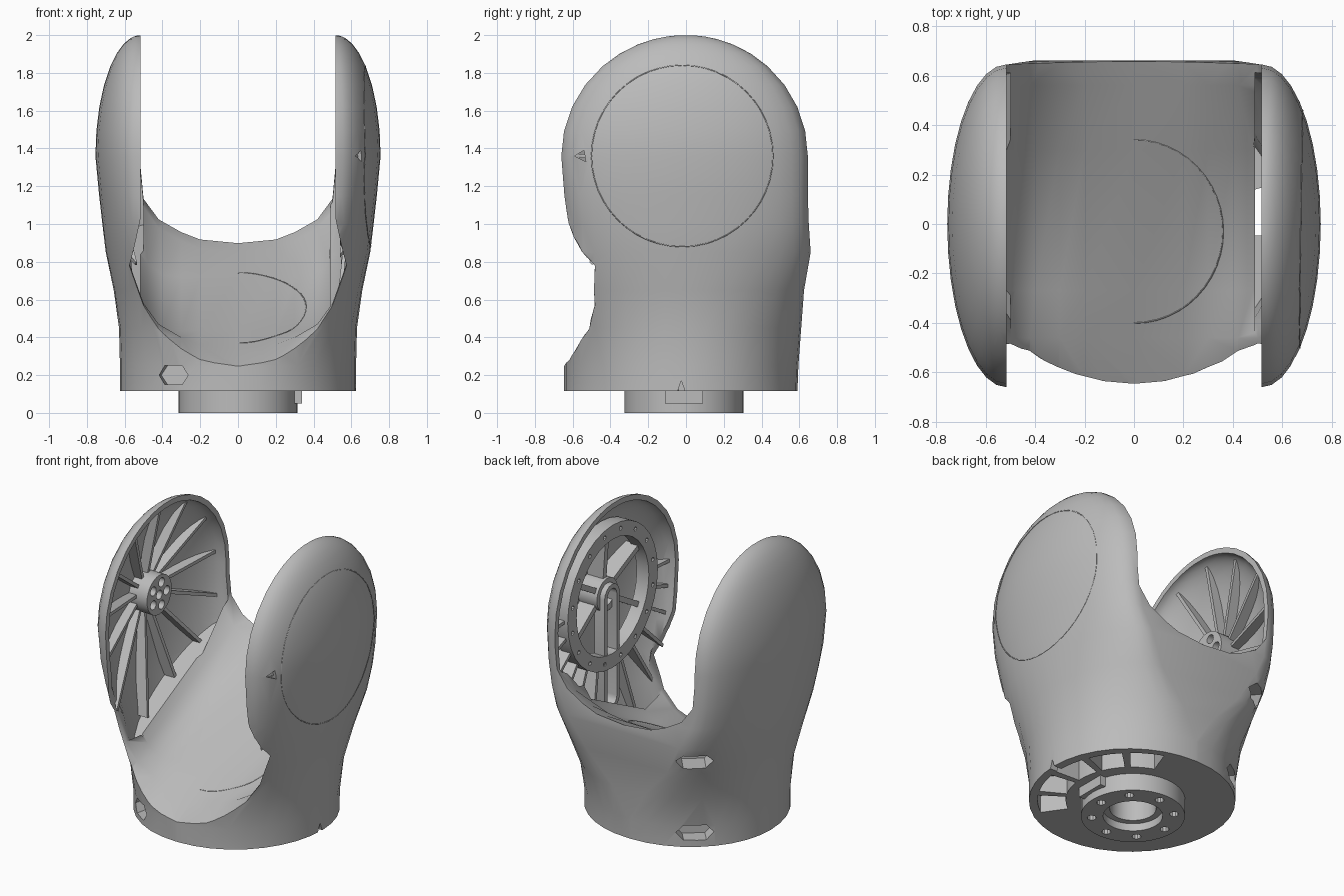
import bpy, bmesh
from math import sin, cos, pi, radians
from mathutils import Vector

if "Cube" in bpy.data.objects:
    bpy.data.objects.remove(bpy.data.objects["Cube"])

grey = bpy.data.materials.new("mid_grey")
grey.use_nodes = True
grey.diffuse_color = (0.5, 0.5, 0.5, 1)
grey.node_tree.nodes["Principled BSDF"].inputs["Base Color"].default_value = (0.5, 0.5, 0.5, 1)

PIVOT = 1.36   # height of the joint axis
GAP = 0.515    # half width between the arms
BASE = 0.115   # underside of the shell


def solid(name, pieces, closed=False, cuts=()):
    """Each piece is a list of rings to bridge; ends are capped unless closed."""
    bm = bmesh.new()
    for rings in pieces:
        loops = [[bm.verts.new(p) for p in ring] for ring in rings]
        n = len(loops[0])
        pairs = list(zip(loops, loops[1:]))
        if closed:
            pairs.append((loops[-1], loops[0]))
        else:
            bm.faces.new(loops[0])
            bm.faces.new(loops[-1])
        for a, b in pairs:
            for i in range(n):
                j = (i + 1) % n
                bm.faces.new((a[i], a[j], b[j], b[i]))
    for point, normal in cuts:   # keep the side the normal points to
        bmesh.ops.bisect_plane(bm, geom=bm.verts[:] + bm.edges[:] + bm.faces[:],
                               plane_co=point, plane_no=normal, clear_inner=True)
        bmesh.ops.holes_fill(bm, edges=[e for e in bm.edges if e.is_boundary], sides=0)
    bmesh.ops.recalc_face_normals(bm, faces=bm.faces[:])
    mesh = bpy.data.meshes.new(name)
    bm.to_mesh(mesh)
    bm.free()
    mesh.materials.append(grey)
    obj = bpy.data.objects.new(name, mesh)
    bpy.context.collection.objects.link(obj)
    return obj


def boolean(obj, tool, operation='DIFFERENCE'):
    tool.hide_render = True
    mod = obj.modifiers.new("cut", 'BOOLEAN')
    mod.operation, mod.object, mod.solver = operation, tool, 'EXACT'
    bpy.context.view_layer.objects.active = obj
    bpy.ops.object.modifier_apply(modifier=mod.name)
    bpy.data.objects.remove(tool)


def side_circle(x, r, cy=0, cz=PIVOT, n=32):
    return [(x, cy + r * cos(2 * pi * i / n), cz + r * sin(2 * pi * i / n)) for i in range(n)]


def flat_circle(z, r, cx=0, cy=-0.01, n=40):
    return [(cx + r * cos(2 * pi * i / n), cy + r * sin(2 * pi * i / n), z) for i in range(n)]


def tube(name, circle, r0, r1, a, b):
    return solid(name, [[circle(a, r0), circle(a, r1), circle(b, r1), circle(b, r0)]], closed=True)


def box(x0, x1, y0, y1, z0, z1):
    return [[(x0, y0, z), (x1, y0, z), (x1, y1, z), (x0, y1, z)] for z in (z0, z1)]


def shell_rings(t=0.0):
    """Stadium sections, inset by t: height, half straight, end bulge, front, back."""
    rows = [(BASE, .01, .615, .645, .59), (.25, .01, .615, .645, .595),
            (.45, .12, .51, .64, .61), (.65, .3, .358, .635, .625),
            (.85, .41, .29, .635, .66), (1.0, .48, .238, .63, .65),
            (1.15, .51, .225, .645, .645)]
    rows = [(z, d, a - t, f - t, b - t) for z, d, a, f, b in rows]
    for deg in (0, 12, 24, 36, 48, 58, 67, 75, 81, 86):
        s, c = sin(radians(deg)), cos(radians(deg))
        rows.append((PIVOT + (.64 - t) * s, GAP, (.24 - t) * c, (.66 - t) * c, (.645 - t) * c))
    rings, n = [], 18
    for z, d, a, front, back in rows:
        half = []
        for j in range(n + 1):
            th = -pi / 2 + pi * j / n
            half.append((d + a * cos(th), sin(th) * (back if th > 0 else front), z))
        rings.append(half + [(-x, y, z) for x, y, z in reversed(half)])
    return rings


def gap_ring(y, half):
    """Section of the gap, standing on the sloping floor plane."""
    half = half + [(GAP, .78), (GAP, 2.8)]
    outline = [(-x, h) for x, h in reversed(half)] + [(0, 0)] + half
    return [(x, y, .57 + .5 * y + h) for x, h in outline]


# Outer shell
body = solid("fork_shell", [shell_rings()])

# Gap between the arms: flat sloping floor with dished lips at front and back
dished = [(.2, .02), (.3, .06), (.42, .13), (.5, .24)]
flat = [(.2, 0), (.3, 0), (.4, .01), (.48, .07), (GAP, .12)]
front_lip, back_lip = dished + [(.575, .45)], dished + [(GAP, .4)]
boolean(body, solid("gap_cutter", [[
    gap_ring(-1, front_lip), gap_ring(-.46, front_lip), gap_ring(-.27, flat),
    gap_ring(.3, flat), gap_ring(.56, back_lip), gap_ring(1, back_lip)]]))

# Hollow arms
boolean(body, solid("right_hollow", [shell_rings(.035)], cuts=[
    ((-.5, 0, 0), (-1, 0, 0)), ((0, 0, .69), (0, -.5, 1))]))
boolean(body, solid("left_hollow", [shell_rings(.035)], cuts=[
    ((.49, 0, 0), (1, 0, 0)), ((0, 0, .25), (0, 0, 1))]))

# Pockets in the underside; the middle one opens into the left arm
pockets = []
for k in range(5):
    angles = [radians(-55 + 26 * k + s) for s in (0, 7, 14, 21)]
    outline = [(.4 * cos(a), .4 * sin(a)) for a in angles]
    outline += [(.57 * cos(a), .57 * sin(a)) for a in reversed(angles)]
    pockets.append([[(x, y - .02, z) for x, y in outline] for z in (0, .3 if k == 2 else .23)])
boolean(body, solid("pocket_cutter", pockets))
boolean(body, solid("bore_cutter", [[flat_circle(0, .18), flat_circle(.27, .18)]]))
boolean(body, solid("notch_cutter", [[[(x, -.05, .1), (x, .0, .1), (x, -.025, .17)]
                                     for x in (.56, .7)]]))

# Hexagonal access slots and the small pick hole
slots = []
for x, y, z, w in ((-.34, -.53, .2, .085), (-.38, .45, .21, .115), (-.43, .53, .75, .115)):
    out = Vector((x if y > 0 else x * .3, y, 0)).normalized()
    across = Vector((-out.y, out.x, 0))
    hexagon = [(-w, 0), (-.6 * w, -.05), (.6 * w, -.05), (w, 0), (.6 * w, .05), (-.6 * w, .05)]
    slots.append([[Vector((x, y, z)) + out * depth + across * u + Vector((0, 0, v))
                   for u, v in hexagon] for depth in (-.09, .25)])
boolean(body, solid("slot_cutter", slots))
boolean(body, solid("pick_cutter", [[[(x, -.59, 1.36), (x, -.53, 1.33), (x, -.54, 1.39)]
                                    for x in (.58, .8)]]))

# Mounting boss with bolt holes and cable plug
boss = tube("mounting_boss", flat_circle, .18, .315, 0, .14)
boolean(boss, solid("bolt_cutter", [
    [flat_circle(z, .028, .25 * cos(k * pi / 4), .25 * sin(k * pi / 4) - .01, 10)
     for z in (-.02, .09)] for k in range(8)]))
collar = tube("bore_collar", flat_circle, .14, .185, .05, .27)
plug = solid("cable_plug", [box(.28, .34, -.11, .09, .05, .13)])


def radial_slab(angle, side, r0, r1, x0, x1, thick=.011):
    """Thin web standing on the joint axis; x0 and x1 are its free edge."""
    u = Vector((0, cos(angle), sin(angle)))
    w = Vector((0, -sin(angle), cos(angle))) * thick
    c = Vector((0, 0, PIVOT))
    return [[c + u * r + w * s + Vector((side * x, 0, 0))
             for r, x in ((r0, x0), (r1, x1), (r1, .8), (r0, .8))] for s in (-1, 1)]


def ribs(name, slabs):
    obj = solid(name, slabs)
    boolean(obj, solid("rib_limit", [shell_rings(.02)]), 'INTERSECT')
    return obj


# Right arm: hub with thirteen radiating fins
fins = ribs("right_fins", [radial_slab(pi / 2 + 2 * pi * k / 13, -1, .1, .76, .665, .535)
                           for k in range(13)])
hub = solid("right_hub", [[side_circle(-.58, .13), side_circle(-.73, .13)]])
holes = [[side_circle(x, .03, .078 * cos(a), PIVOT + .078 * sin(a), 12) for x in (-.5, -.67)]
         for a in [2 * pi * k / 5 for k in range(5)]]
holes.append([side_circle(x, .03, n=12) for x in (-.5, -.67)])
boolean(hub, solid("hub_hole_cutter", holes))

# Left arm: bearing ring, spokes, outer ribs and cable channel
ring = tube("left_bearing_ring", side_circle, .38, .475, .54, .63)
boolean(ring, solid("ring_bolt_cutter", [
    [side_circle(x, .014, .43 * cos(a), PIVOT + .43 * sin(a), 8) for x in (.5, .59)]
    for a in [2 * pi * (k + .5) / 16 for k in range(16)]]))
spokes = ribs("left_spokes", [radial_slab(radians(a), 1, .09, .39, .6, .58, .018)
                              for a in (30, 90, 150, 210, 330)])
left_hub = tube("left_hub", side_circle, .07, .11, .58, .72)
outer_ribs = ribs("left_outer_ribs", [radial_slab(radians(a), 1, .465, .85, .565, .53)
                                      for a in range(180, 361, 15) if a != 270])


def capsule(x, r):
    top = [(x, r * cos(pi * i / 8), PIVOT + r * sin(pi * i / 8)) for i in range(9)]
    return top + [(x, -y, .68 + PIVOT - z) for x, y, z in top]


channel = solid("cable_channel", [[capsule(.545, .05), capsule(.545, .08),
                                   capsule(.62, .08), capsule(.62, .05)]], closed=True)


# Fine panel seams
def seam(name, rays, direction, cyclic):
    """Thin line laid on the shell where the rays strike it."""
    hits = [body.ray_cast(origin, direction) for origin in rays]
    points = [hit[1] for hit in hits if hit[0]]
    curve = bpy.data.curves.new(name, 'CURVE')
    curve.dimensions = '3D'
    curve.bevel_depth, curve.bevel_resolution = .003, 0
    spline = curve.splines.new('POLY')
    spline.points.add(len(points) - 1)
    for p, co in zip(spline.points, points):
        p.co = (*co, 1)
    spline.use_cyclic_u = cyclic
    curve.materials.append(grey)
    bpy.context.collection.objects.link(bpy.data.objects.new(name, curve))


seam("cap_seam", side_circle(2, .48, -.02, n=48), (-1, 0, 0), True)
seam("floor_seam", [(.36 * sin(pi * k / 24), -.03 - .37 * cos(pi * k / 24), 2.5)
                    for k in range(25)], (0, 0, -1), False)

# Smooth shading with sharp edges kept
bpy.ops.object.select_all(action='DESELECT')
for obj in (body, boss, collar, hub, ring, left_hub, channel):
    obj.select_set(True)
bpy.context.view_layer.objects.active = body
bpy.ops.object.shade_smooth_by_angle(angle=radians(35))
